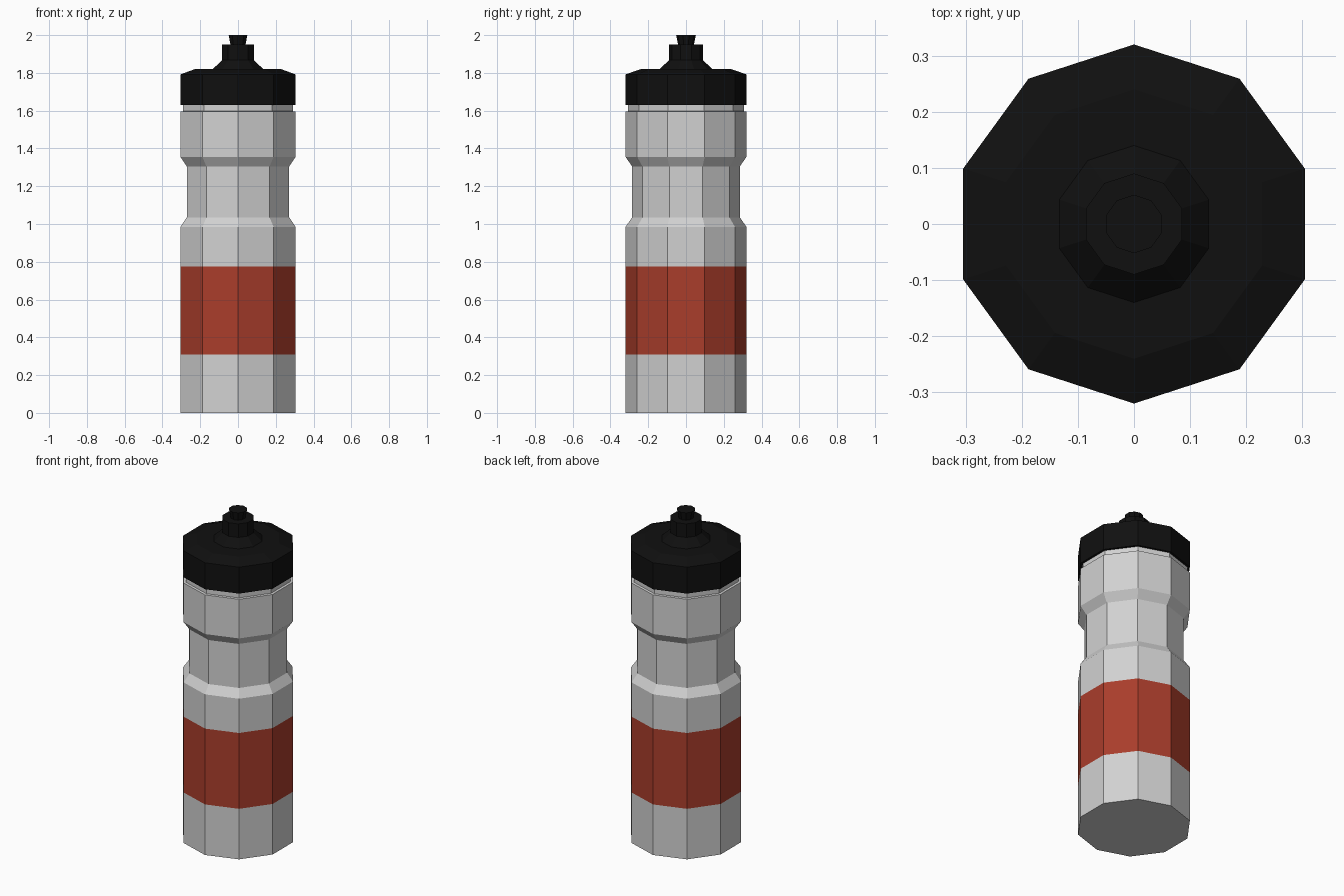
import bpy, bmesh, math

if "Cube" in bpy.data.objects:
    bpy.data.objects.remove(bpy.data.objects["Cube"])

SIDES = 10


def material(name, rgb):
    m = bpy.data.materials.new(name)
    m.diffuse_color = (*rgb, 1.0)
    m.use_nodes = True
    m.node_tree.nodes["Principled BSDF"].inputs["Base Color"].default_value = m.diffuse_color
    return m


grey = material("light grey", (0.64, 0.64, 0.64))
red = material("brick red", (0.40, 0.047, 0.024))
black = material("black", (0.005, 0.005, 0.005))


def lathe(name, profile, mats, cap_bottom=True, cap_top=True, rule=None):
    """Sweep (radius, z) points around z into a faceted ten-sided shell."""
    bm = bmesh.new()
    rings = []
    for r, z in profile:
        angles = [math.pi / 2 + 2 * math.pi * i / SIDES for i in range(SIDES)]
        rings.append([bm.verts.new((r * math.cos(a), r * math.sin(a), z)) for a in angles])
    for lo, hi in zip(rings, rings[1:]):
        for i in range(SIDES):
            j = (i + 1) % SIDES
            bm.faces.new((lo[i], lo[j], hi[j], hi[i]))
    if cap_bottom:
        bm.faces.new(rings[0][::-1])
    if cap_top:
        bm.faces.new(rings[-1])
    bm.normal_update()
    if rule:
        for f in bm.faces:
            f.material_index = rule(f.calc_center_median().z)
    me = bpy.data.meshes.new(name)
    bm.to_mesh(me)
    bm.free()
    for m in mats:
        me.materials.append(m)
    ob = bpy.data.objects.new(name, me)
    bpy.context.collection.objects.link(ob)
    return ob


# Bottle body with a red band, a grip waist and a short neck
lathe("bottle_body",
      [(0.32, 0), (0.32, 0.31), (0.32, 0.775), (0.32, 0.985), (0.285, 1.035),
       (0.285, 1.305), (0.32, 1.355), (0.32, 1.595), (0.306, 1.597), (0.306, 1.63)],
      [grey, red], cap_top=False,
      rule=lambda z: 1 if 0.31 < z < 0.775 else 0)

# Screw lid with bevelled rim, starting at the neck
lathe("lid", [(0.306, 1.63), (0.32, 1.63), (0.32, 1.792), (0.24, 1.82), (0.14, 1.82),
              (0.09, 1.867), (0.09, 1.95), (0.042, 1.95)],
      [black], cap_bottom=False, cap_top=False)

# Flared drinking nozzle
lathe("nozzle", [(0.042, 1.95), (0.052, 2.0)], [black], cap_bottom=False)
